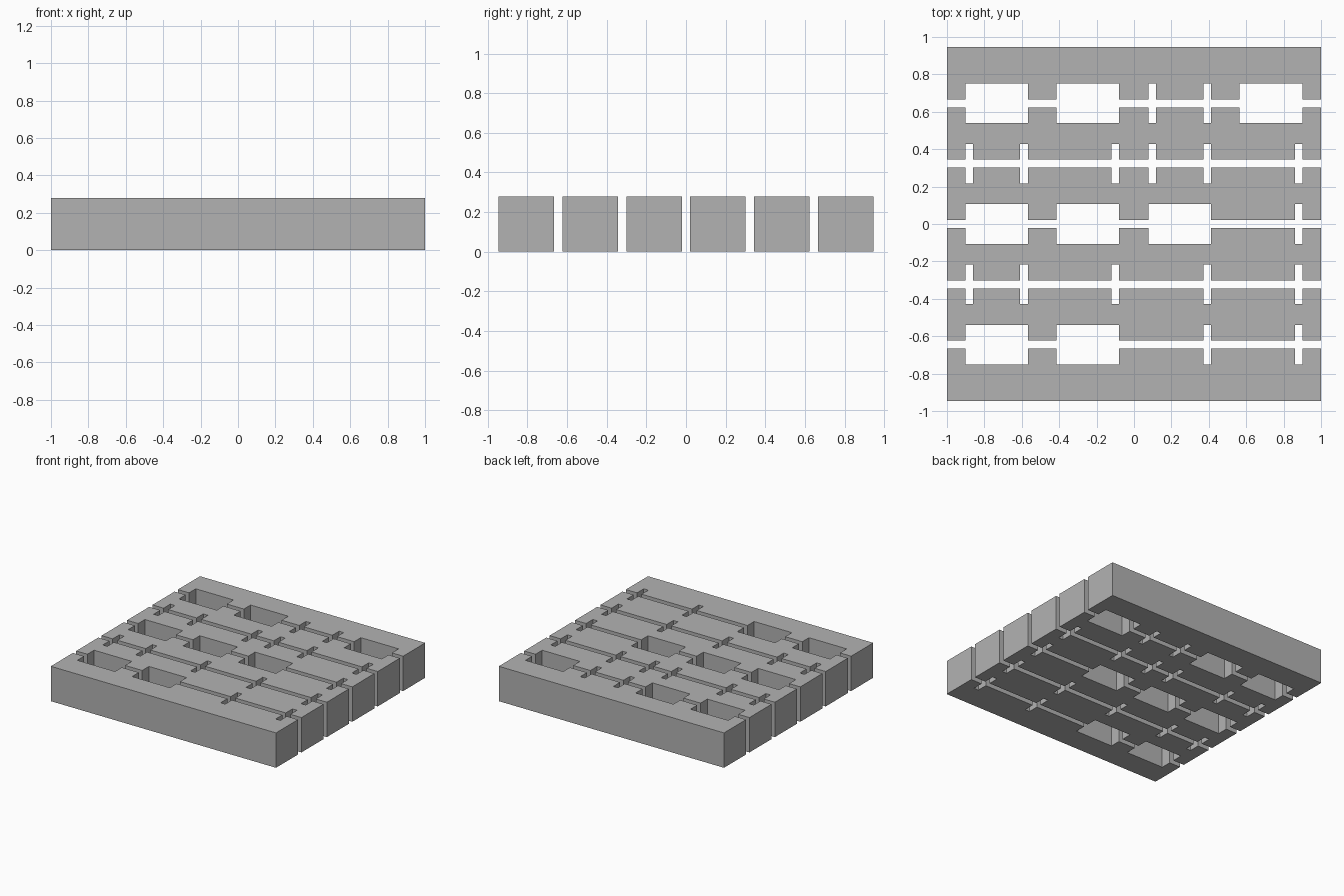
import bpy
import bmesh

cube = bpy.data.objects.get("Cube")
if cube:
    bpy.data.objects.remove(cube, do_unlink=True)

HEIGHT = 0.28       # bars are square in section
PITCH = 0.3225
DEPTH = 0.085       # how far each notch cuts into a bar
SLOT, POCKET = 0.041, 0.335

grey = bpy.data.materials.new("plain_grey")
grey.use_nodes = True
colour = (0.45, 0.45, 0.45, 1)
grey.diffuse_color = colour
grey.node_tree.nodes["Principled BSDF"].inputs["Base Color"].default_value = colour


def pocket(left):
    return (left, left + POCKET)


def slots(*centres):
    return [(c - SLOT / 2, c + SLOT / 2) for c in centres]


# Notches facing each gap, from the back gap to the front gap
pair = [pocket(-0.901), pocket(-0.414)]
GAPS = [
    pair + slots(0.098, 0.392) + [pocket(0.565)],
    slots(-0.881, -0.588, -0.101, 0.098, 0.392, 0.881),
    pair + [pocket(0.077)] + slots(0.881),
    slots(-0.881, -0.588, -0.101, 0.392, 0.881),
    pair + slots(0.392, 0.881),
]


def edge_line(y, inward, notches):
    """Notched long edge of a bar, running from -x to +x."""
    line = [(-1, y)]
    for a, b in notches:
        line += [(a, y), (a, y + inward), (b, y + inward), (b, y)]
    return line + [(1, y)]


def add_bar(name, y, back, front):
    """Extrude a notched outline straight up from the ground."""
    outline = edge_line(y - HEIGHT / 2, DEPTH, front)
    outline += reversed(edge_line(y + HEIGHT / 2, -DEPTH, back))
    bm = bmesh.new()
    base = bm.faces.new([bm.verts.new((px, py, 0)) for px, py in outline])
    top = bmesh.ops.extrude_face_region(bm, geom=[base], use_keep_orig=True)
    verts = [g for g in top["geom"] if isinstance(g, bmesh.types.BMVert)]
    bmesh.ops.translate(bm, verts=verts, vec=(0, 0, HEIGHT))
    bmesh.ops.recalc_face_normals(bm, faces=bm.faces)
    mesh = bpy.data.meshes.new(name)
    bm.to_mesh(mesh)
    bm.free()
    mesh.materials.append(grey)
    bpy.context.collection.objects.link(bpy.data.objects.new(name, mesh))


# Six parallel bars, back to front
sides = [[]] + GAPS + [[]]
for i in range(6):
    add_bar(f"notched_bar_{i + 1}", (2.5 - i) * PITCH, sides[i], sides[i + 1])
